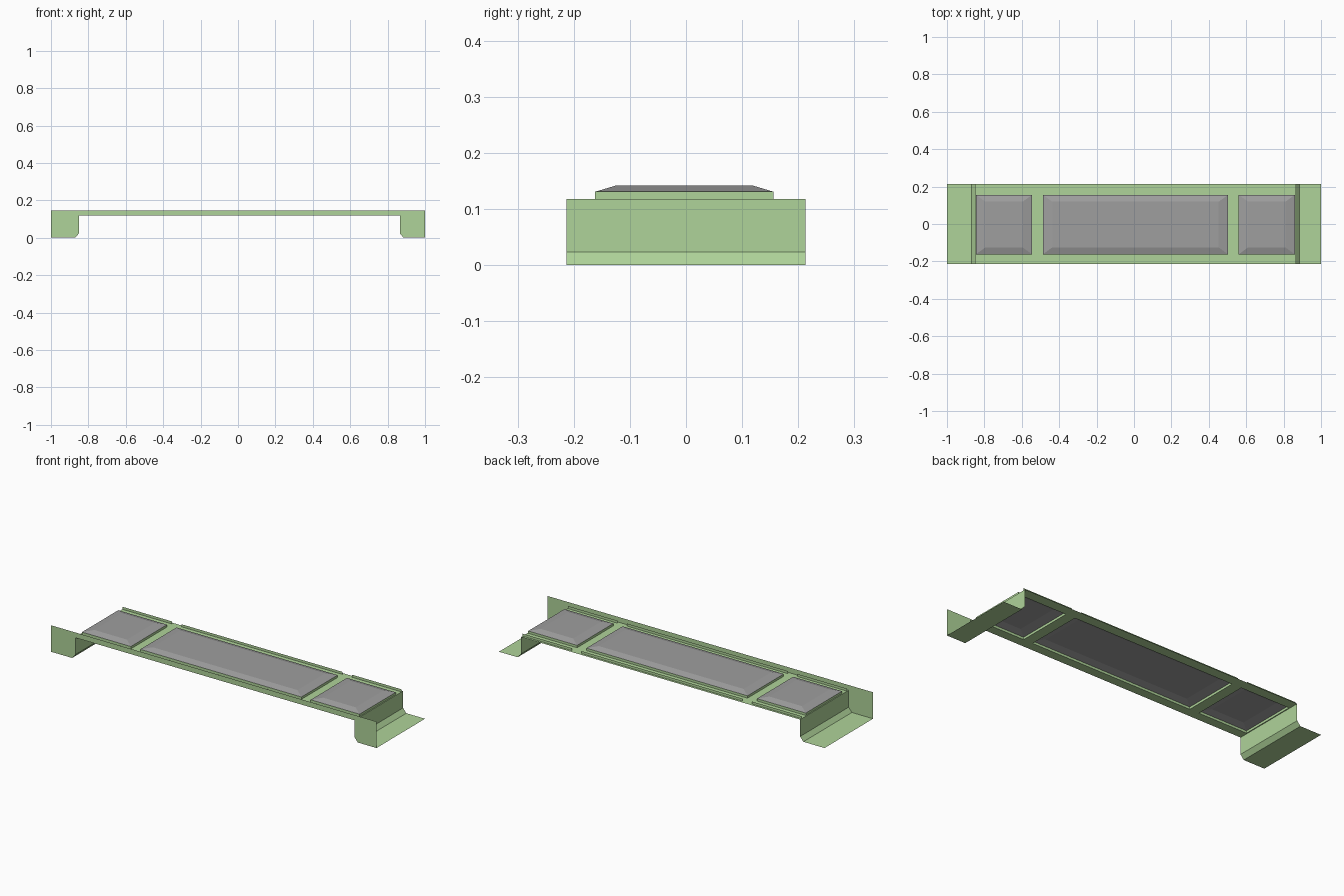
import bpy

if "Cube" in bpy.data.objects:
    bpy.data.objects.remove(bpy.data.objects["Cube"])


def material(name, color):
    m = bpy.data.materials.new(name)
    m.diffuse_color = (*color, 1)
    m.use_nodes = True
    m.node_tree.nodes["Principled BSDF"].inputs["Base Color"].default_value = m.diffuse_color
    return m


GREEN = material("pale_green", (0.43, 0.655, 0.32))
GREY = material("mid_grey", (0.345, 0.345, 0.345))


def mesh_object(name, verts, faces, mats):
    me = bpy.data.meshes.new(name)
    me.from_pydata(verts, [], faces)
    for m in mats:
        me.materials.append(m)
    ob = bpy.data.objects.new(name, me)
    bpy.context.collection.objects.link(ob)
    return ob


HALF = 0.213            # half depth
DECK = 0.118            # deck height
TOP = 0.147             # top of front plate
LEFT, RIGHT = -0.85, 0.865
Y0, Y1 = -0.162, 0.156  # panel depth range
PANELS = [(-0.845, -0.545), (-0.487, 0.503), (0.56, 0.86)]

# Deck sheet with an opening under each panel
xs = [LEFT] + [x for p in PANELS for x in p] + [RIGHT]
ys = [-HALF, Y0, Y1, HALF]
verts = [(x, y, DECK) for x in xs for y in ys]
faces = []
for i in range(len(xs) - 1):
    for j in range(3):
        if j == 1 and i % 2 == 1:
            continue
        a = i * 4 + j
        faces.append((a, a + 4, a + 5, a + 1))
mesh_object("deck", verts, faces, [GREEN])

# Raised panels: green rim, grey bevelled cover, open underneath
for n, (x0, x1) in enumerate(PANELS):
    rings = [(0, 0, DECK), (0, 0, 0.131), (0.05, 0.037, 0.142)]
    verts = []
    for dx, dy, z in rings:
        verts += [(x0 + dx, Y0 + dy, z), (x1 - dx, Y0 + dy, z),
                  (x1 - dx, Y1 - dy, z), (x0 + dx, Y1 - dy, z)]
    faces = [(r * 4 + k, r * 4 + (k + 1) % 4, r * 4 + 4 + (k + 1) % 4, r * 4 + 4 + k)
             for r in range(2) for k in range(4)]
    faces.append((8, 9, 10, 11))
    ob = mesh_object(f"panel_{n + 1}", verts, faces, [GREEN, GREY])
    for p in ob.data.polygons:
        p.material_index = 1 if p.center.z > 0.132 else 0

# Thin ridges along the deck edges, broken at the crossbars
for n, (x0, x1) in enumerate([(LEFT, -0.545), (-0.487, 0.503), (0.56, RIGHT)]):
    for side, y in (("back", 0.2), ("front", -0.2)):
        mesh_object(f"{side}_ridge_{n + 1}",
                    [(x0, y, DECK), (x1, y, DECK), (x1, y, 0.132), (x0, y, 0.132)],
                    [(0, 1, 2, 3)] if side == "front" else [(3, 2, 1, 0)], [GREEN])

# Bent end brackets: wall, chamfer, flat foot
for name, wall, s in (("left_bracket", LEFT, -1), ("right_bracket", RIGHT, 1)):
    profile = [(wall, DECK), (wall, 0.024), (wall + s * 0.02, 0), (s, 0)]
    verts = [(x, y, z) for x, z in profile for y in (-HALF, HALF)]
    faces = [(2 * i, 2 * i + 2, 2 * i + 3, 2 * i + 1) for i in range(3)]
    if s < 0:
        faces = [f[::-1] for f in faces]
    mesh_object(name, verts, faces, [GREEN])

# Front plate with two chamfered legs
outline = [(-1, 0), (LEFT - 0.02, 0), (LEFT, 0.024), (LEFT, DECK), (RIGHT, DECK),
           (RIGHT, 0.024), (RIGHT + 0.02, 0), (1, 0), (1, TOP), (-1, TOP)]
mesh_object("front_plate", [(x, -HALF, z) for x, z in outline],
            [tuple(range(len(outline)))], [GREEN])
